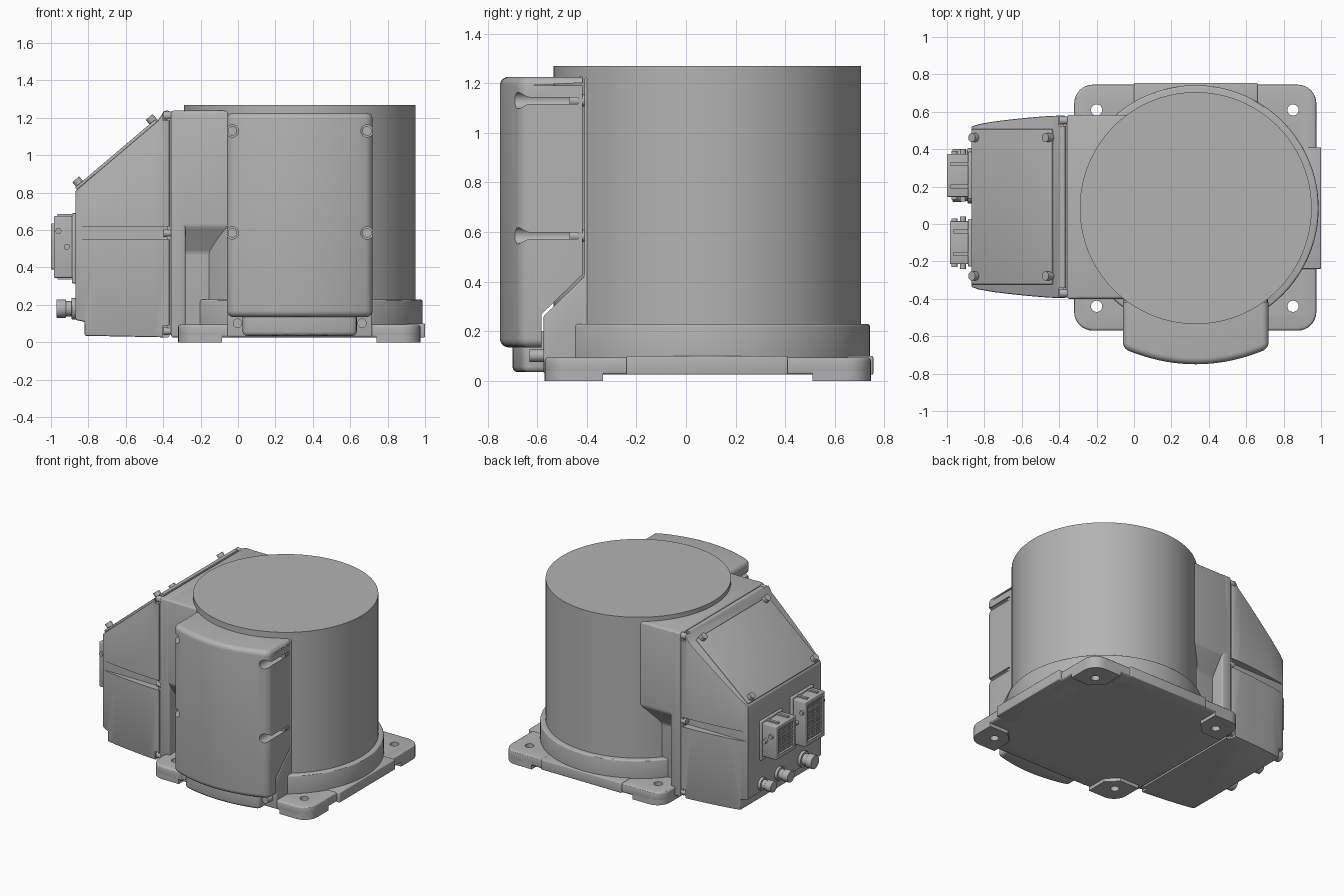
import bpy, bmesh, math
from mathutils import Matrix, Vector

if "Cube" in bpy.data.objects:
    bpy.data.objects.remove(bpy.data.objects["Cube"], do_unlink=True)

GREY = 0.45
mat = bpy.data.materials.new("machine grey")
mat.use_nodes = True
mat.diffuse_color = (GREY, GREY, GREY, 1)
mat.node_tree.nodes["Principled BSDF"].inputs["Base Color"].default_value = (GREY, GREY, GREY, 1)

CX, CY = 0.33, 0.085          # axis of the drum
MID = 0.092                   # middle of the connector housing in y
AXES = {"x": Vector((1, 0, 0)), "y": Vector((0, 1, 0)), "z": Vector((0, 0, 1))}


def to_object(name, bm):
    bmesh.ops.recalc_face_normals(bm, faces=bm.faces)
    mesh = bpy.data.meshes.new(name)
    bm.to_mesh(mesh)
    bm.free()
    mesh.materials.append(mat)
    obj = bpy.data.objects.new(name, mesh)
    bpy.context.collection.objects.link(obj)
    return obj


def prism(name, pts, lo, hi, axis="z"):
    """Extrude a 2D outline along an axis."""
    place = {"x": lambda p, d: (d, p[0], p[1]),
             "y": lambda p, d: (p[0], d, p[1]),
             "z": lambda p, d: (p[0], p[1], d)}[axis]
    bm = bmesh.new()
    a = [bm.verts.new(place(p, lo)) for p in pts]
    b = [bm.verts.new(place(p, hi)) for p in pts]
    bm.faces.new(a)
    bm.faces.new(b)
    for i in range(len(pts)):
        j = (i + 1) % len(pts)
        bm.faces.new((a[i], a[j], b[j], b[i]))
    return to_object(name, bm)


def boxes(name, spans):
    """Boxes given as (x0, x1, y0, y1, z0, z1) in one object."""
    bm = bmesh.new()
    for x0, x1, y0, y1, z0, z1 in spans:
        m = Matrix.Translation(((x0 + x1) / 2, (y0 + y1) / 2, (z0 + z1) / 2))
        m = m @ Matrix.Diagonal((x1 - x0, y1 - y0, z1 - z0, 1))
        bmesh.ops.create_cube(bm, size=1, matrix=m)
    return to_object(name, bm)


def rods(name, items, axis, sides=24):
    """Cylinders given as (start point, radius, length) in one object."""
    bm = bmesh.new()
    d = AXES[axis] if isinstance(axis, str) else axis
    turn = d.to_track_quat("Z", "Y").to_matrix().to_4x4()
    for start, r, length in items:
        m = Matrix.Translation(Vector(start) + d * length / 2) @ turn
        bmesh.ops.create_cone(bm, cap_ends=True, segments=sides, radius1=r,
                              radius2=r, depth=length, matrix=m)
    return to_object(name, bm)


def finish(obj, bevel=0, cuts=(), meet=None, segments=3):
    """Bevel, cut, bake the modifiers and shade smooth with sharp edges."""
    if meet:
        b = obj.modifiers.new("meet", "BOOLEAN")
        b.operation, b.object = "INTERSECT", meet
    if bevel:
        b = obj.modifiers.new("bevel", "BEVEL")
        b.width, b.segments = bevel, segments
        b.limit_method, b.angle_limit = "ANGLE", math.radians(35)
    for c in cuts:
        b = obj.modifiers.new("cut", "BOOLEAN")
        b.operation, b.object = "DIFFERENCE", c
    if obj.modifiers:
        dg = bpy.context.evaluated_depsgraph_get()
        mesh = bpy.data.meshes.new_from_object(obj.evaluated_get(dg))
        obj.modifiers.clear()
        obj.data = mesh
    bpy.ops.object.select_all(action="DESELECT")
    obj.select_set(True)
    bpy.context.view_layer.objects.active = obj
    bpy.ops.object.shade_smooth_by_angle(angle=math.radians(30))
    return obj


def discard(*objs):
    for o in objs:
        bpy.data.objects.remove(o, do_unlink=True)


def corner(x, y, sx, sy, r):
    """Quarter arc rounding a corner; sx, sy point inward."""
    return [(x + sx * r * (1 - math.cos(a)), y + sy * r * (1 - math.sin(a)))
            for a in (math.pi / 2 * i / 8 for i in range(9))]


# Drum and its foot ring
finish(rods("drum", [((CX, CY, 0.1), 0.62, 1.17)], "z", 128))
finish(rods("foot_ring", [((CX, CY, 0.03), 0.657, 0.2)], "z", 128), 0.012)

# Base plate with rounded corners, pads and bolt holes
X0, X1, Y0, Y1 = -0.32, 0.975, -0.57, 0.745
holes = rods("hole_cutter", [((x, y, -0.1), 0.03, 0.4)
                             for x in (-0.2, 0.85) for y in (-0.44, 0.61)], "z")
holes.hide_render = True
outline = (corner(X0, Y0, 1, 1, 0.1) + corner(X1, Y0, -1, 1, 0.1)[::-1]
           + corner(X1, Y1, -1, -1, 0.1) + corner(X0, Y1, 1, -1, 0.1)[::-1])
finish(prism("base_plate", outline, 0.025, 0.095), 0.014, [holes])
S = 0.235
for side, x, sx in (("right", X0, 1), ("left", X1, -1)):
    for end, y, sy in (("front", Y0, 1), ("back", Y1, -1)):
        pad = corner(x, y, sx, sy, 0.1) + [
            (x + sx * u, y + sy * v)
            for u, v in ((S, 0), (S, S - 0.08), (S - 0.08, S), (0, S))]
        finish(prism(f"{end}_{side}_pad", pad, 0, 0.06), 0, [holes])
discard(holes)
finish(boxes("base_side_ledges", [(0.8, 1.0, -0.24, 0.41, 0.025, 0.1),
                                  (0, 0.66, 0.6, 0.755, 0.025, 0.1)]), 0.006)

# Rear body: flange frame, and a neck that narrows below
neck = [(-0.4, 1.238), (-0.4, 0.62), (-0.3, 0.48), (-0.3, 0.03)]
neck += [(2 * MID - y, z) for y, z in reversed(neck)]
finish(prism("body_neck", neck, -0.34, CX, "x"), 0.015)
finish(boxes("body_flange", [(-0.358, -0.28, -0.4, 0.584, 0.026, 1.238)]), 0.012)
finish(boxes("body_gasket", [(-0.38, -0.34, -0.385, 0.569, 0.04, 1.22)]))

# Connector housing: curved flanks meeting a sloped side profile
flank = [(-0.366, 0.488), (-0.45, 0.486), (-0.55, 0.478), (-0.65, 0.468),
         (-0.75, 0.456), (-0.83, 0.442), (-0.87, 0.428)]
plan = [(x, MID + h) for x, h in flank] + [(x, MID - h) for x, h in reversed(flank)]
side = [(-0.366, 0.026), (-0.82, 0.035), (-0.82, 0.11), (-0.87, 0.12),
        (-0.87, 0.81), (-0.43, 1.183), (-0.395, 1.238), (-0.366, 1.238)]
profile = prism("profile_cutter", side, -1, 1, "y")
spans = []
for s in (-1, 1):
    y0, y1 = sorted((MID + s * 0.433, MID + s * 0.7))
    spans += [(-0.95, -0.3, y0, y1, 0.55, 0.62),
              (-0.4, -0.3, y0, y1, 0, 0.09), (-0.4, -0.3, y0, y1, 1.185, 1.4)]
    t0, t1 = sorted((MID + s * 0.486, MID + s * 0.7))
grooves = boxes("groove_cutter", spans)
for c in (profile, grooves):
    c.hide_render = True
finish(prism("connector_housing", plan, -0.2, 1.5), 0.008, [grooves], profile, 2)
discard(profile, grooves)
finish(rods("housing_screws", [((-0.397, MID + s * 0.462, z), 0.022, 0.05)
                               for s in (-1, 1) for z in (0.06, 0.585, 1.212)], "x"))

# Sloped lid with four screws
slope = math.atan2(0.373, 0.44)
lid_place = Matrix.Translation((-0.648, MID, 0.999)) @ Matrix.Rotation(-slope, 4, "Y")
lid = finish(boxes("sloped_lid", [(-0.28, 0.28, -0.415, 0.415, -0.005, 0.014)]), 0.005)
lid.matrix_world = lid_place
screws = finish(rods("lid_screws", [((x, y, 0), 0.024, 0.045)
                                    for x in (-0.25, 0.265) for y in (-0.37, 0.37)], "z"))
screws.matrix_world = lid_place


# Rectangular sockets with pin grids
def socket(name, y, z0, z1, tip, rows):
    w, zm = 0.115, (z0 + z1) / 2
    finish(boxes(name + "_flange", [(-0.888, -0.86, y - w - 0.012, y + w + 0.012,
                                     z0 - 0.03, z1 + 0.015)]), 0.006)
    cut = boxes("socket_cutter", [(tip - 0.1, tip + 0.04, y - w + 0.025, y + w - 0.025,
                                   z0 + 0.03, z1 - 0.03)])
    finish(boxes(name + "_shell", [(tip, -0.87, y - w, y + w, z0, z1)]), 0.006, [cut])
    discard(cut)
    pins, step = [], (z1 - z0 - 0.07) / rows
    for i in range(6):
        for j in range(rows):
            a, b = y - w + 0.031 + i * 0.0285, z0 + 0.037 + j * step
            pins.append((tip + 0.008, tip + 0.05, a, a + 0.022, b, b + step * 0.75))
    finish(boxes(name + "_pins", pins))
    finish(boxes(name + "_ribs", [(tip + 0.02, -0.88, y + o - 0.01, y + o + 0.01,
                                   z0 - 0.01, z1 + 0.01) for o in (-0.06, 0.06)]))
    finish(rods(name + "_latches", [((-0.915, y - w - 0.025, zm), 0.016, 2 * w + 0.05),
                                    ((-0.96, y - w - 0.015, z1 - 0.08), 0.016, 2 * w + 0.03)], "y"))


socket("tall_socket", -0.1, 0.345, 0.675, -0.985, 11)
socket("short_socket", 0.26, 0.39, 0.635, -1.0, 7)

# Round plugs along the bottom of the connector face
for name, y, k in (("small_plug", 0.36, 0.8), ("middle_plug", 0.16, 0.85), ("large_plug", -0.12, 1)):
    z = 0.18
    finish(rods(name, [((-0.89, y, z), 0.058 * k, 0.03), ((-0.935, y, z), 0.042 * k, 0.06),
                       ((-0.97, y, z), 0.05 * k, 0.05)], "x"), 0.004)

# Front mount behind the cover, stepping forward near the base
L, R = -0.06, 0.72


def mount_outline(gap, top, back):
    return [(-0.41 - gap, top), (-0.41 - gap, 0.42 + gap), (-0.575 - gap, 0.26 + gap),
            (-0.575 - gap, 0.03), (back, 0.03), (back, top)]


finish(prism("front_mount", mount_outline(0, 1.222, -0.1), L + 0.003, R - 0.003, "x"), 0.008)

# Bowed front cover with screw channels in its flanks
bow = [(CX + 0.39 * t, -0.75 + 0.085 * t * t) for t in (i / 10 for i in range(-10, 11))]
cover = prism("front_cover", bow + [(R, -0.25), (L, -0.25)], 0.135, 1.226)
seam = prism("seam_cutter", mount_outline(0.008, 1.4, -0.1), L - 0.2, R + 0.2, "x")
spots = [(x, z) for x in (L + 0.03, R - 0.03) for z in (0.585, 1.13)]
channels = rods("channel_cutter", [((x, -0.9, z), 0.033, 0.465) for x, z in spots], "y")
for c in (seam, channels):
    c.hide_render = True
finish(cover, 0.035, [seam, channels], None, 5)
discard(seam, channels)
finish(rods("cover_screws", [((x, -0.47, z), 0.025, 0.06) for x, z in spots], "y"))

# Lower lip of the cover with its two screws
lip = [(CX + 0.305 * t, -0.7 + 0.045 * t * t) for t in (i / 8 for i in range(-8, 9))]
finish(prism("cover_lip", lip + [(0.635, -0.56), (0.025, -0.56)], 0.035, 0.2), 0.022)
finish(rods("lip_screws", [((x, -0.63, 0.102), 0.025, 0.07) for x in (-0.003, 0.663)], "y"))
